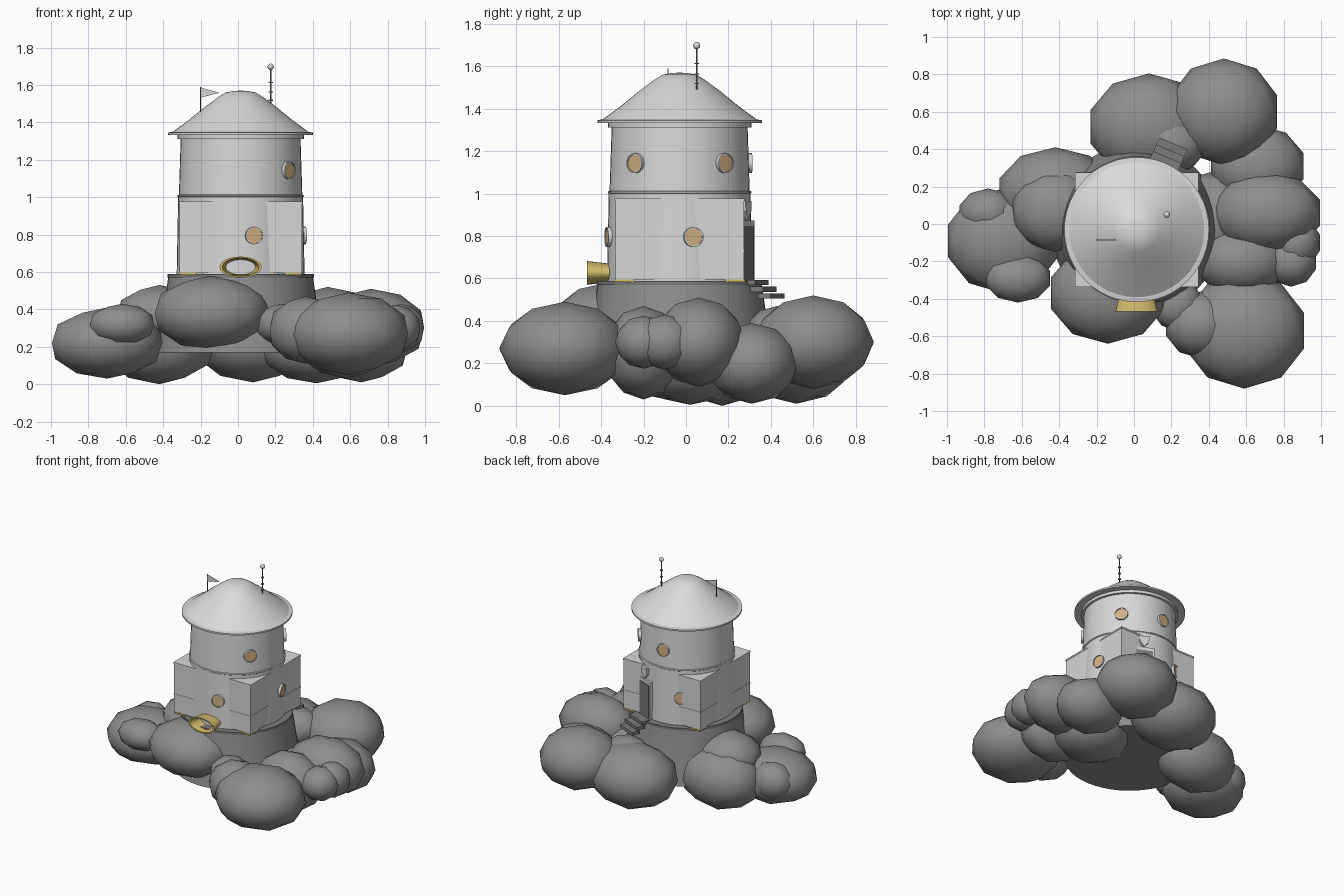
import bpy, bmesh, math
from mathutils import Matrix

cube = bpy.data.objects.get("Cube")
if cube:
    bpy.data.objects.remove(cube, do_unlink=True)

CX, CY = 0.014, -0.03  # tower axis


def material(name, r, g, b):
    m = bpy.data.materials.new(name)
    m.use_nodes = True
    m.diffuse_color = (r, g, b, 1)
    m.node_tree.nodes["Principled BSDF"].inputs["Base Color"].default_value = (r, g, b, 1)
    return m


WALL = material("wall_grey", 0.68, 0.68, 0.68)
ROOF = material("roof_grey", 0.7, 0.7, 0.7)
CLOUD = material("cloud_grey", 0.27, 0.27, 0.27)
TRIM = material("trim_grey", 0.2, 0.2, 0.2)
GOLD = material("gold", 0.66, 0.51, 0.15)
GLASS = material("window_amber", 0.64, 0.44, 0.22)


def add(name, bm, mat, matrix=None, angle=35):
    """Turn a bmesh into a shaded object."""
    if matrix is not None:
        bm.transform(matrix)
    bmesh.ops.recalc_face_normals(bm, faces=bm.faces)
    me = bpy.data.meshes.new(name)
    bm.to_mesh(me)
    bm.free()
    me.materials.append(mat)
    ob = bpy.data.objects.new(name, me)
    bpy.context.collection.objects.link(ob)
    if angle:
        bpy.ops.object.select_all(action="DESELECT")
        ob.select_set(True)
        bpy.context.view_layer.objects.active = ob
        bpy.ops.object.shade_smooth_by_angle(angle=math.radians(angle))
    return ob


def lathe(name, profile, mat, sides=48, matrix=None):
    """Revolve (radius, height) points around z."""
    bm = bmesh.new()
    verts = [bm.verts.new((r, 0, z)) for r, z in profile]
    edges = [bm.edges.new(pair) for pair in zip(verts, verts[1:])]
    bmesh.ops.spin(bm, geom=verts + edges, cent=(0, 0, 0), axis=(0, 0, 1),
                   angle=math.tau, steps=sides, use_merge=True)
    bmesh.ops.remove_doubles(bm, verts=bm.verts, dist=1e-5)
    return add(name, bm, mat, matrix or Matrix.Translation((CX, CY, 0)))


def box(name, size, matrix, mat):
    bm = bmesh.new()
    bmesh.ops.create_cube(bm, size=1, matrix=Matrix.Diagonal((*size, 1)))
    return add(name, bm, mat, matrix, 0)


def slab(name, outline, offset, mat, matrix):
    """Extrude a flat outline by an offset."""
    bm = bmesh.new()
    face = bm.faces.new([bm.verts.new(p) for p in outline])
    geom = bmesh.ops.extrude_face_region(bm, geom=[face])["geom"]
    bmesh.ops.translate(bm, vec=offset, verts=[v for v in geom if isinstance(v, bmesh.types.BMVert)])
    return add(name, bm, mat, matrix, 0)


def ball(name, centre, radii, mat, subdivisions=2):
    bm = bmesh.new()
    bmesh.ops.create_icosphere(bm, subdivisions=subdivisions, radius=1)
    return add(name, bm, mat, Matrix.Translation(centre) @ Matrix.Diagonal((*radii, 1)), 180)


def radial(azimuth, distance, z):
    """Frame on the tower with local x pointing outwards."""
    return (Matrix.Translation((CX, CY, z)) @ Matrix.Rotation(math.radians(azimuth), 4, "Z")
            @ Matrix.Translation((distance, 0, 0)))


# Cloud puffs: centre, then radii
PUFFS = [
    ((0.59, -0.57, 0.27), (0.335, 0.31, 0.22)),
    ((0.36, -0.54, 0.29), (0.2, 0.18, 0.18)),
    ((0.23, -0.43, 0.32), (0.14, 0.14, 0.11)),
    ((-0.14, -0.37, 0.38), (0.32, 0.27, 0.2)),
    ((-0.7, -0.09, 0.22), (0.31, 0.28, 0.19)),
    ((-0.78, 0.06, 0.25), (0.16, 0.13, 0.14)),
    ((-0.62, -0.29, 0.32), (0.18, 0.13, 0.11)),
    ((-0.42, 0.17, 0.23), (0.315, 0.24, 0.23)),
    ((-0.42, 0.07, 0.36), (0.24, 0.22, 0.17)),
    ((0.08, 0.52, 0.24), (0.33, 0.285, 0.23)),
    ((0.48, 0.6, 0.3), (0.3, 0.285, 0.22)),
    ((0.2, 0.43, 0.33), (0.19, 0.16, 0.14)),
    ((0.66, 0.31, 0.2), (0.26, 0.22, 0.19)),
    ((0.42, 0.02, 0.19), (0.3, 0.26, 0.185)),
    ((0.71, 0.06, 0.3), (0.3, 0.22, 0.21)),
    ((0.84, -0.2, 0.3), (0.14, 0.135, 0.125)),
    ((0.87, -0.1, 0.3), (0.13, 0.14, 0.13)),
    ((0.58, -0.2, 0.25), (0.26, 0.19, 0.22)),
]
for i, (centre, radii) in enumerate(PUFFS):
    ball(f"cloud_puff_{i + 1}", centre, radii, CLOUD)

# Flared base and its rim
lathe("base", [(0, 0.17), (0.455, 0.17), (0.42, 0.35), (0.387, 0.572), (0, 0.572)], CLOUD)
lathe("base_rim", [(0, 0.57), (0.392, 0.57), (0.392, 0.588), (0, 0.588)], TRIM)

# Round tower with a belt
lathe("tower_wall", [(0, 0.58), (0.342, 0.58), (0.334, 1.0), (0.338, 1.003), (0.338, 1.01),
                     (0.33, 1.013), (0.32, 1.32), (0, 1.32)], WALL)

# Square block through the lower tower, with ledges and gold corner feet
for name, z, height, grow in (("square_block", 0.783, 0.376, 0), ("block_cap", 0.97, 0.012, 0.006),
                              ("block_ledge", 0.73, 0.008, 0.004)):
    box(name, (0.654 + grow, 0.606 + grow, height), Matrix.Translation((CX, CY, z)), WALL)
for sx in (-1, 1):
    for sy in (-1, 1):
        box("corner_foot", (0.09, 0.09, 0.012),
            Matrix.Translation((CX + sx * 0.28, CY + sy * 0.262, 0.59)), GOLD)

# Roof and eaves
lathe("eaves", [(0, 1.312), (0.338, 1.312), (0.338, 1.333), (0.387, 1.333), (0.387, 1.345),
                (0.362, 1.35), (0, 1.35)], WALL)
lathe("roof", [(0.364, 1.348), (0.28, 1.41), (0.19, 1.483), (0.12, 1.535), (0.08, 1.56),
               (0.04, 1.567), (0, 1.57)], ROOF)

# Round windows
for azimuth, z, r in ((-78, 0.795, 0.344), (11, 0.795, 0.344), (118, 0.795, 0.344),
                      (-39, 1.143, 0.332), (40, 1.143, 0.332), (95, 1.143, 0.332)):
    facing = radial(azimuth, r, z) @ Matrix.Rotation(math.pi / 2, 4, "Y")
    lathe("window_frame", [(0.041, -0.02), (0.047, -0.02), (0.047, 0.009), (0.041, 0.009),
                           (0.041, -0.02)], WALL, 20, facing)
    lathe("window_glass", [(0, -0.005), (0.042, -0.005), (0.042, 0.004), (0, 0.004)],
          GLASS, 20, facing)

# Door, shield and steps
DOOR = 67
box("door_frame", (0.06, 0.15, 0.285), radial(DOOR, 0.32, 0.73), WALL)
box("door_panel", (0.008, 0.125, 0.255), radial(DOOR, 0.35, 0.718), TRIM)
shield = [(-0.036, 0.04), (0, 0.032), (0.036, 0.04), (0.034, -0.008), (0, -0.048), (-0.034, -0.008)]
slab("door_shield", [(0, y, z) for y, z in shield], (0.025, 0, 0), WALL, radial(DOOR, 0.328, 0.925))
for i in range(3):
    box("step", (0.065, 0.165, 0.024), radial(DOOR, 0.388 + 0.04 * i, 0.58 - 0.031 * i), TRIM)

# Oval gold spout at the front, open at its mouth
lathe("spout", [(0.085, -0.06), (0.09, 0.0), (0.112, 0.095), (0.098, 0.095), (0.08, 0.0), (0.076, -0.06)],
      GOLD, 32, Matrix.Translation((CX, -0.372, 0.626)) @ Matrix.Diagonal((1, 1, 0.5, 1))
      @ Matrix.Rotation(math.pi / 2, 4, "X"))

# Mast with rings and a ball
MAST = Matrix.Translation((0.175, 0.05, 0))
lathe("mast", [(0, 1.49), (0.004, 1.49), (0.004, 1.7), (0, 1.7)], TRIM, 10, MAST)
for z in (1.515, 1.56, 1.61):
    lathe("mast_ring", [(0, z), (0.011, z), (0.011, z + 0.006), (0, z + 0.006)], TRIM, 10, MAST)
ball("mast_ball", (0.175, 0.05, 1.697), (0.017,) * 3, WALL, 3)

# Pennant on its pole
lathe("flag_pole", [(0, 1.44), (0.003, 1.44), (0.003, 1.588), (0, 1.588)], TRIM, 8,
      Matrix.Translation((-0.2, -0.085, 0)))
slab("pennant", [(0, 0, 1.586), (0.1, 0, 1.558), (0, 0, 1.532)], (0, 0.004, 0), WALL,
     Matrix.Translation((-0.2, -0.087, 0)))
